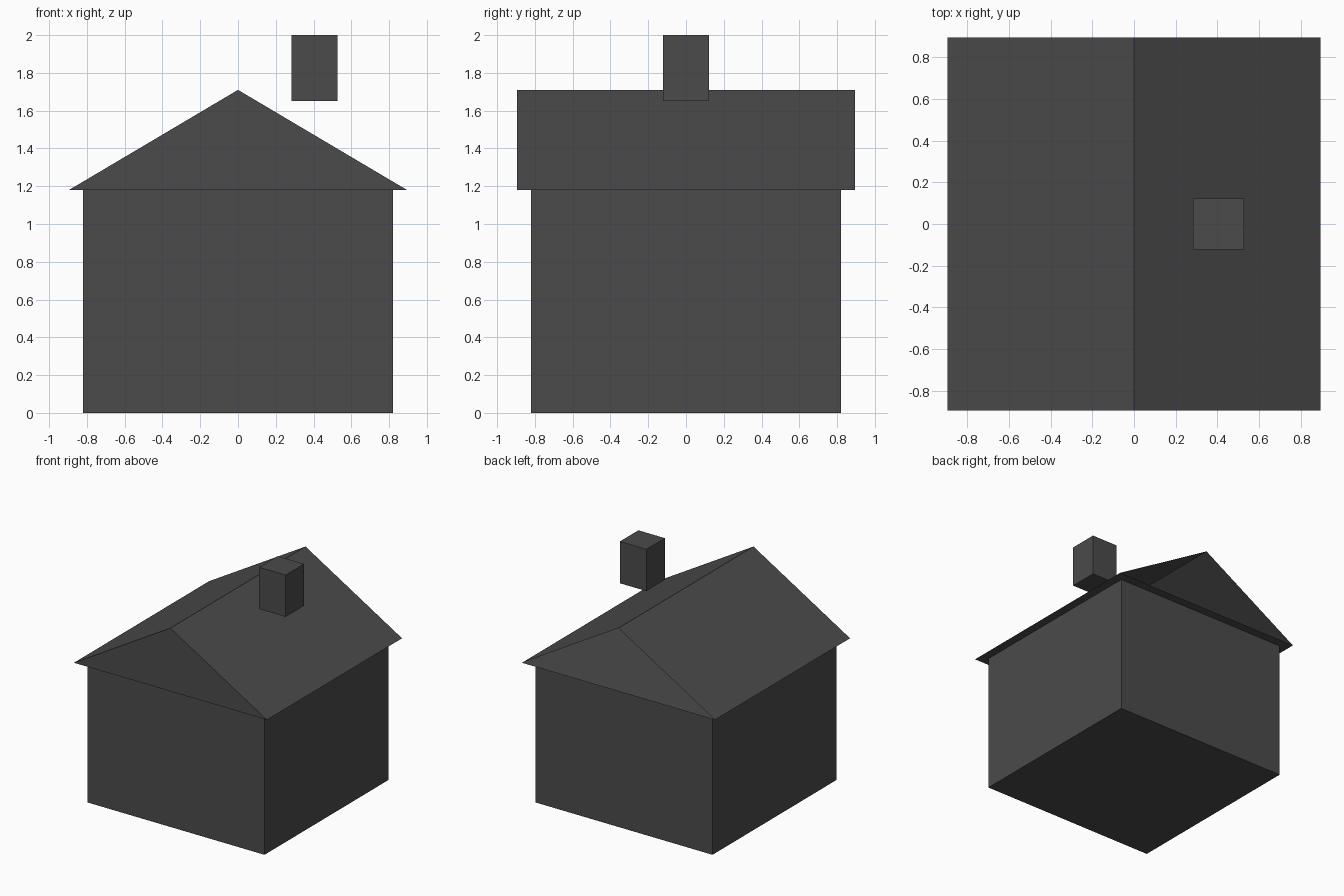
import bpy
import bmesh
from mathutils import Matrix, Vector

if "Cube" in bpy.data.objects:
    bpy.data.objects.remove(bpy.data.objects["Cube"])

grey = bpy.data.materials.new("dark_grey")
grey.diffuse_color = (0.07, 0.07, 0.07, 1.0)
grey.use_nodes = True
grey.node_tree.nodes["Principled BSDF"].inputs["Base Color"].default_value = grey.diffuse_color


def finish(name, bm):
    mesh = bpy.data.meshes.new(name)
    bm.to_mesh(mesh)
    bm.free()
    mesh.materials.append(grey)
    obj = bpy.data.objects.new(name, mesh)
    bpy.context.collection.objects.link(obj)
    return obj


def box(name, size, centre):
    bm = bmesh.new()
    matrix = Matrix.Translation(Vector(centre)) @ Matrix.Diagonal((*size, 1))
    bmesh.ops.create_cube(bm, size=1, matrix=matrix)
    return finish(name, bm)


# Square house walls and the chimney that hovers beside the ridge
box("walls", (1.64, 1.64, 1.18), (0, 0, 0.59))
box("chimney", (0.245, 0.245, 0.35), (0.405, 0, 1.825))

# Gabled roof shell: two slopes, ceiling and front gable, open at the back
half, eave, ridge = 0.895, 1.18, 1.71
bm = bmesh.new()
front, back = [
    [bm.verts.new(p) for p in ((-half, y, eave), (0, y, ridge), (half, y, eave))]
    for y in (-half, half)
]
bm.faces.new((front[0], front[1], back[1], back[0]))  # left slope
bm.faces.new((front[1], front[2], back[2], back[1]))  # right slope
bm.faces.new((front[0], front[2], back[2], back[0]))  # ceiling
bm.faces.new((front[0], front[1], front[2]))          # front gable
finish("roof", bm)
